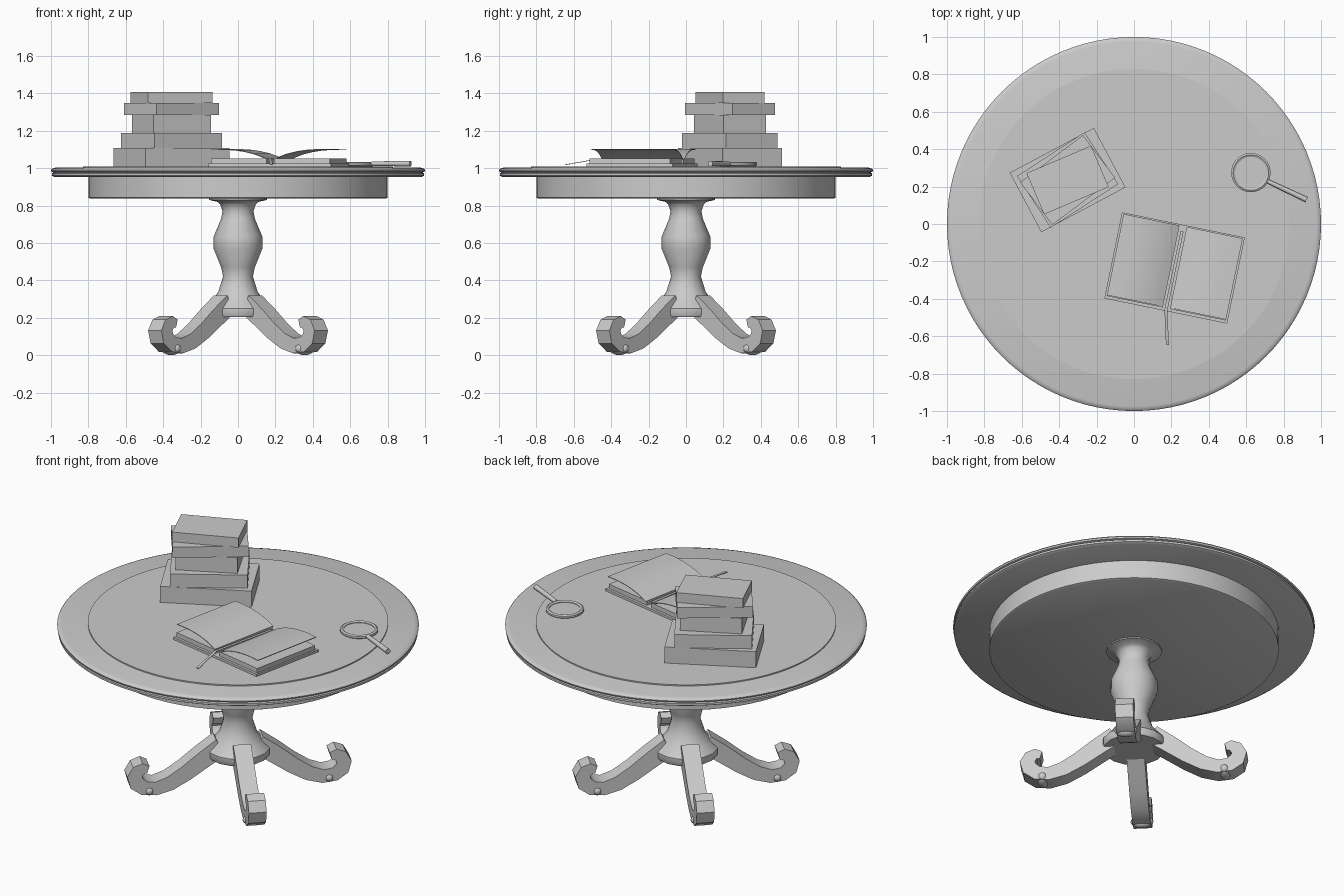
import bpy, bmesh, math
from mathutils import Vector, Matrix

if "Cube" in bpy.data.objects:
    bpy.data.objects.remove(bpy.data.objects["Cube"])

grey = bpy.data.materials.new("plain_grey")
grey.diffuse_color = (0.6, 0.6, 0.6, 1)
grey.use_nodes = True
grey.node_tree.nodes["Principled BSDF"].inputs["Base Color"].default_value = grey.diffuse_color


def finish(name, bm, smooth=None):
    bmesh.ops.recalc_face_normals(bm, faces=bm.faces[:])
    me = bpy.data.meshes.new(name)
    bm.to_mesh(me)
    bm.free()
    ob = bpy.data.objects.new(name, me)
    bpy.context.collection.objects.link(ob)
    me.materials.append(grey)
    if smooth:
        bpy.ops.object.select_all(action='DESELECT')
        ob.select_set(True)
        bpy.context.view_layer.objects.active = ob
        bpy.ops.object.shade_smooth_by_angle(angle=math.radians(smooth))
    return ob


def lathe(name, profile, sides, smooth=35, loc=(0, 0, 0), closed=False):
    """Revolve (radius, z) points; open profiles get end caps."""
    bm = bmesh.new()
    rings = [[bm.verts.new((loc[0] + r * math.cos(2 * math.pi * i / sides),
                            loc[1] + r * math.sin(2 * math.pi * i / sides),
                            loc[2] + z)) for i in range(sides)] for r, z in profile]
    pairs = list(zip(rings, rings[1:]))
    if closed:
        pairs.append((rings[-1], rings[0]))
    else:
        bm.faces.new(rings[0])
        bm.faces.new(rings[-1])
    for a, b in pairs:
        for i in range(sides):
            j = (i + 1) % sides
            bm.faces.new((a[i], a[j], b[j], b[i]))
    return finish(name, bm, smooth)


def box(name, size, centre, deg):
    bm = bmesh.new()
    m = (Matrix.Translation(centre) @ Matrix.Rotation(math.radians(deg), 4, 'Z')
         @ Matrix.Diagonal((*size, 1)))
    bmesh.ops.create_cube(bm, size=1, matrix=m)
    return finish(name, bm)


# Table top with moulded rim, raised centre, apron
lathe("table_top", [(0.98, 0.952), (0.995, 0.96), (0.995, 0.972), (0.985, 0.977),
                    (0.997, 0.981), (1.0, 0.99), (0.993, 0.998), (0.975, 1.003)], 96)
lathe("top_inlay", [(0.83, 1.0), (0.83, 1.01)], 96)
lathe("apron", [(0.79, 0.837), (0.8, 0.842), (0.8, 0.955)], 64)

# Turned pedestal
lathe("pedestal", [(0.17, 0.205), (0.177, 0.215), (0.177, 0.25), (0.14, 0.29),
                   (0.105, 0.34), (0.08, 0.42), (0.09, 0.47), (0.13, 0.57),
                   (0.13, 0.635), (0.09, 0.73), (0.083, 0.77), (0.095, 0.805),
                   (0.11, 0.82), (0.155, 0.83), (0.155, 0.84)], 16)

# Scrolled legs: (radius, z, half thickness) along the centre line
PATH = [(0.10, 0.275, 0.055), (0.20, 0.205, 0.052), (0.30, 0.13, 0.047),
        (0.39, 0.075, 0.043), (0.47, 0.05, 0.04), (0.535, 0.058, 0.042),
        (0.575, 0.088, 0.044), (0.588, 0.13, 0.042), (0.57, 0.163, 0.038),
        (0.54, 0.178, 0.032), (0.512, 0.17, 0.022)]


def leg(name, deg):
    bm = bmesh.new()
    turn = Matrix.Rotation(math.radians(deg), 4, 'Z')
    rows = []
    for i, (r, z, h) in enumerate(PATH):
        a, b = PATH[max(i - 1, 0)], PATH[min(i + 1, len(PATH) - 1)]
        n = Vector((a[1] - b[1], 0, b[0] - a[0])).normalized() * h
        c = Vector((r, 0, z))
        rows.append([bm.verts.new(turn @ (c + s * n + Vector((0, w, 0))))
                     for s, w in ((1, -.05), (1, .05), (-1, .05), (-1, -.05))])
    for p, q in zip(rows, rows[1:]):
        for k in range(4):
            bm.faces.new((p[k], p[(k + 1) % 4], q[(k + 1) % 4], q[k]))
    bm.faces.new(rows[0])
    bm.faces.new(rows[-1])
    finish(name, bm, 35)
    # Foot ball poking out of the sides and underneath
    bm = bmesh.new()
    m = turn @ Matrix.Translation((0.505, 0, 0.036)) @ Matrix.Diagonal((0.034, 0.064, 0.036, 1))
    bmesh.ops.create_uvsphere(bm, u_segments=12, v_segments=8, radius=1, matrix=m)
    finish(name + "_ball", bm, 60)


for k in range(4):
    leg("leg_%d" % (k + 1), 45 + 90 * k)

# Stack of closed books: width, depth, bottom, top, angle
STACK = [(0.51, 0.36, 1.008, 1.108, 28), (0.43, 0.33, 1.108, 1.188, 33),
         (0.345, 0.255, 1.188, 1.283, 27), (0.42, 0.285, 1.283, 1.348, 37),
         (0.375, 0.24, 1.348, 1.407, 23)]
for k, (w, d, z0, z1, a) in enumerate(STACK):
    box("stacked_book_%d" % (k + 1), (w, d, z1 - z0), (-0.355, 0.235, (z0 + z1) / 2), a)

# Open book: cover, page blocks, lifted pages, ribbon
ANG = -11.6
frame = Matrix.Translation((0.217, -0.235, 0)) @ Matrix.Rotation(math.radians(ANG), 4, 'Z')
box("open_cover", (0.67, 0.47, 0.015), (0.217, -0.235, 1.0165), ANG)
PAGE = [(0.02, 1.05), (0.05, 1.063), (0.09, 1.078), (0.14, 1.09), (0.19, 1.098),
        (0.25, 1.102), (0.325, 1.1)]
for side, label in ((-1, "left"), (1, "right")):
    box(label + "_page_block", (0.305, 0.44, 0.028), frame @ Vector((side * 0.172, 0, 1.037)), ANG)
    bm = bmesh.new()
    rows = [[bm.verts.new(frame @ Vector((side * u, v, z + dz)))
             for v, dz in ((-.215, 0), (.228, 0), (.228, -.004), (-.215, -.004))]
            for u, z in PAGE]
    for p, q in zip(rows, rows[1:]):
        for k in range(4):
            bm.faces.new((p[k], p[(k + 1) % 4], q[(k + 1) % 4], q[k]))
    bm.faces.new(rows[0])
    bm.faces.new(rows[-1])
    finish(label + "_lifted_page", bm, 35)

bm = bmesh.new()
rib = [[bm.verts.new(frame @ Vector((x + dx, y, z + dz)))
        for dx, dz in ((-.008, 0), (.008, 0), (.008, -.003), (-.008, -.003))]
       for x, y, z in ((0.0, 0.2, 1.045), (0.0, -0.23, 1.052), (0.045, -0.41, 1.02))]
for p, q in zip(rib, rib[1:]):
    for k in range(4):
        bm.faces.new((p[k], p[(k + 1) % 4], q[(k + 1) % 4], q[k]))
bm.faces.new(rib[0])
bm.faces.new(rib[-1])
finish("ribbon", bm)

# Magnifying glass: ring, lens, handle
C = (0.625, 0.275, 0)
lathe("lens_ring", [(0.085, 1.015), (0.095, 1.01), (0.105, 1.016), (0.105, 1.028),
                    (0.095, 1.034), (0.085, 1.028)], 32, 50, C, closed=True)
lathe("lens", [(0.088, 1.018), (0.088, 1.024)], 32, 35, C)
a, b = Vector((0.715, 0.228, 1.024)), Vector((0.922, 0.13, 1.024))
bm = bmesh.new()
m = Matrix.Translation((a + b) / 2) @ (b - a).to_track_quat('Z', 'Y').to_matrix().to_4x4()
bmesh.ops.create_cone(bm, cap_ends=True, segments=10, radius1=0.012, radius2=0.015,
                      depth=(b - a).length, matrix=m)
finish("glass_handle", bm, 40)
